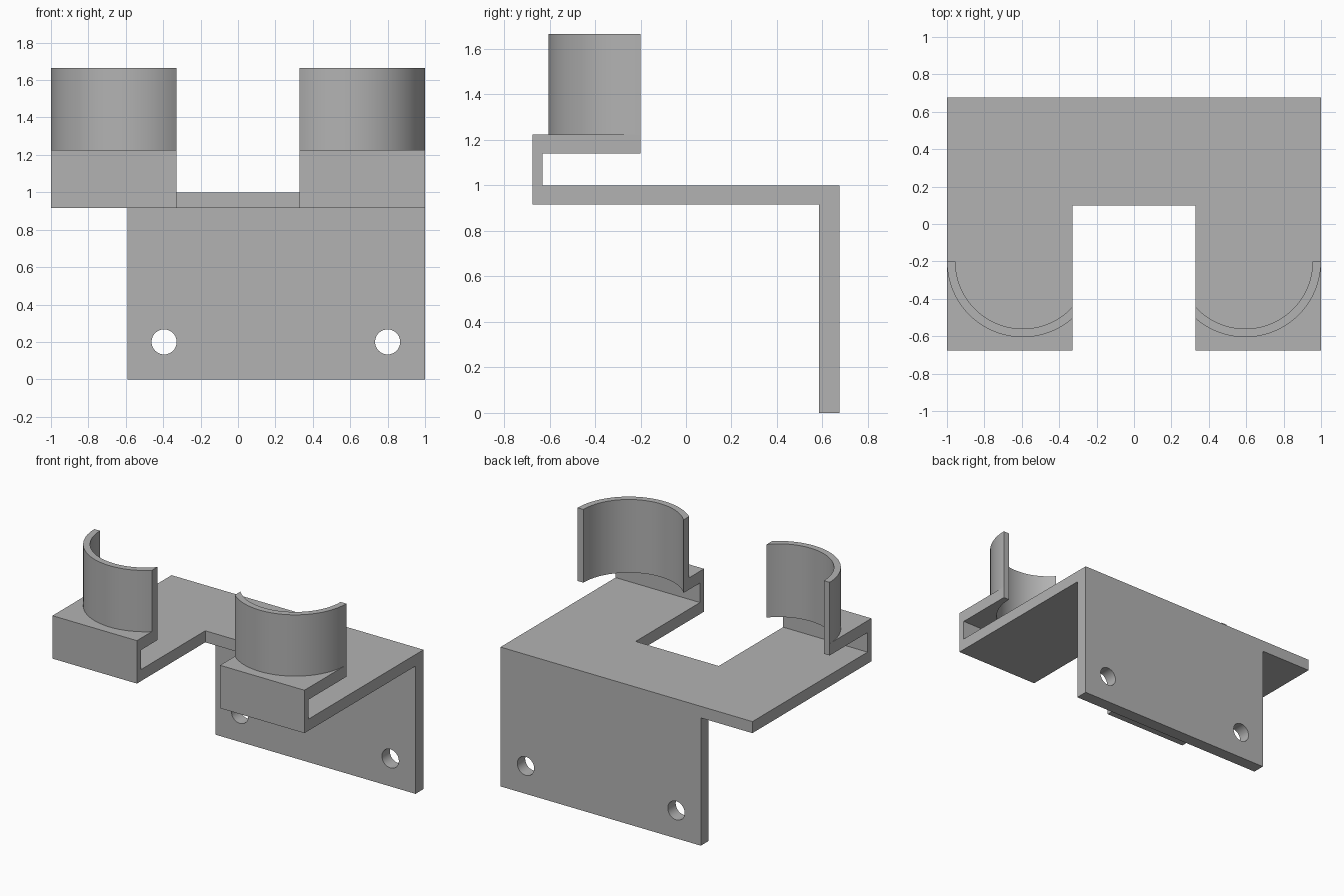
import bpy, bmesh, math
from mathutils import Vector

cube = bpy.data.objects.get("Cube")
if cube:
    bpy.data.objects.remove(cube, do_unlink=True)

grey = bpy.data.materials.new("plain grey")
grey.use_nodes = True
colour = (0.45, 0.45, 0.45, 1)
grey.diffuse_color = colour
grey.node_tree.nodes["Principled BSDF"].inputs["Base Color"].default_value = colour


def add_object(name, bm):
    bmesh.ops.recalc_face_normals(bm, faces=bm.faces)
    mesh = bpy.data.meshes.new(name)
    bm.to_mesh(mesh)
    bm.free()
    mesh.materials.append(grey)
    obj = bpy.data.objects.new(name, mesh)
    bpy.context.collection.objects.link(obj)
    return obj


def raise_faces(bm, faces, offset):
    """Extrude faces and return the moved caps."""
    result = bmesh.ops.extrude_face_region(bm, geom=faces, use_keep_orig=True)["geom"]
    bmesh.ops.translate(bm, vec=offset, verts=[g for g in result if isinstance(g, bmesh.types.BMVert)])
    return [g for g in result if isinstance(g, bmesh.types.BMFace)]


def box(name, x0, x1, y0, y1, z0, z1):
    bm = bmesh.new()
    bmesh.ops.create_cube(bm, size=1)
    for v in bm.verts:
        v.co = Vector(((x0, x1)[v.co.x > 0], (y0, y1)[v.co.y > 0], (z0, z1)[v.co.z > 0]))
    return add_object(name, bm)


def combine(target, other, operation):
    """Apply a boolean and discard the second object."""
    mod = target.modifiers.new("boolean", 'BOOLEAN')
    mod.operation, mod.solver, mod.object = operation, 'EXACT', other
    graph = bpy.context.evaluated_depsgraph_get()
    mesh = bpy.data.meshes.new_from_object(target.evaluated_get(graph))
    target.modifiers.clear()
    target.data = mesh
    bpy.data.objects.remove(other, do_unlink=True)


BACK, FRONT = 0.675, -0.675
UNDER, DECK = 0.917, 1.0
SHELF_UNDER, SHELF_TOP, RIM = 1.14, 1.225, 1.665
NOTCH = 0.33
CENTRE = Vector((0.595, -0.2, 0))
OUTER, INNER = 0.405, 0.36

# Bent side profile (y, z): rear wall, deck and front lips
profile = [(BACK, 0), (BACK, DECK), (-0.63, DECK), (-0.63, SHELF_UNDER),
           (FRONT, SHELF_UNDER), (FRONT, UNDER), (0.585, UNDER), (0.585, 0)]
bm = bmesh.new()
face = bm.faces.new([bm.verts.new((-1, y, z)) for y, z in profile])
raise_faces(bm, [face], (2, 0, 0))
bracket = add_object("bracket", bm)

# Notch between the arms, shortened rear wall and screw holes
combine(bracket, box("notch_cutter", -NOTCH, NOTCH, -1, 0.1, 0.8, 1.5), 'DIFFERENCE')
combine(bracket, box("wall_cutter", -1.2, -0.59, 0.4, 1, -0.2, UNDER), 'DIFFERENCE')
for x in (-0.395, 0.8):
    bm = bmesh.new()
    bmesh.ops.create_cone(bm, cap_ends=True, segments=48, radius1=0.067, radius2=0.067, depth=0.4)
    hole = add_object("hole_cutter", bm)
    hole.rotation_euler.x = math.pi / 2
    hole.location = (x, 0.63, 0.2)
    bpy.context.view_layer.update()
    combine(bracket, hole, 'DIFFERENCE')


def arc(bm, side, radius, steps=40):
    """Arc from the outer side of an arm to its notch edge."""
    end = math.pi - math.acos((NOTCH - CENTRE.x) / radius)
    sweep = math.pi - end
    points = []
    for i in range(steps + 1):
        a = -sweep * i / steps
        x = CENTRE.x + radius * math.cos(a)
        y = CENTRE.y + radius * math.sin(a)
        points.append(bm.verts.new((side * x, y, SHELF_UNDER)))
    return points


# Shelves with curved cradle walls rising from their inner edge
for side in (-1, 1):
    bm = bmesh.new()
    outer, inner = arc(bm, side, OUTER), arc(bm, side, INNER)
    corners = [bm.verts.new((side * x, FRONT, SHELF_UNDER)) for x in (NOTCH, 1)]
    shelf = bm.faces.new(outer + corners)
    wall = bm.faces.new(outer[::-1] + inner)
    bmesh.ops.recalc_face_normals(bm, faces=[shelf, wall])
    caps = raise_faces(bm, [shelf, wall], (0, 0, SHELF_TOP - SHELF_UNDER))
    ring = max(caps, key=lambda f: len(f.verts))
    raise_faces(bm, [ring], (0, 0, RIM - SHELF_TOP))
    bmesh.ops.delete(bm, geom=[ring], context='FACES_ONLY')
    combine(bracket, add_object("cradle", bm), 'UNION')

# Smooth curves, crisp edges
bpy.ops.object.select_all(action='DESELECT')
bracket.select_set(True)
bpy.context.view_layer.objects.active = bracket
bpy.ops.object.shade_smooth_by_angle(angle=math.radians(30))
